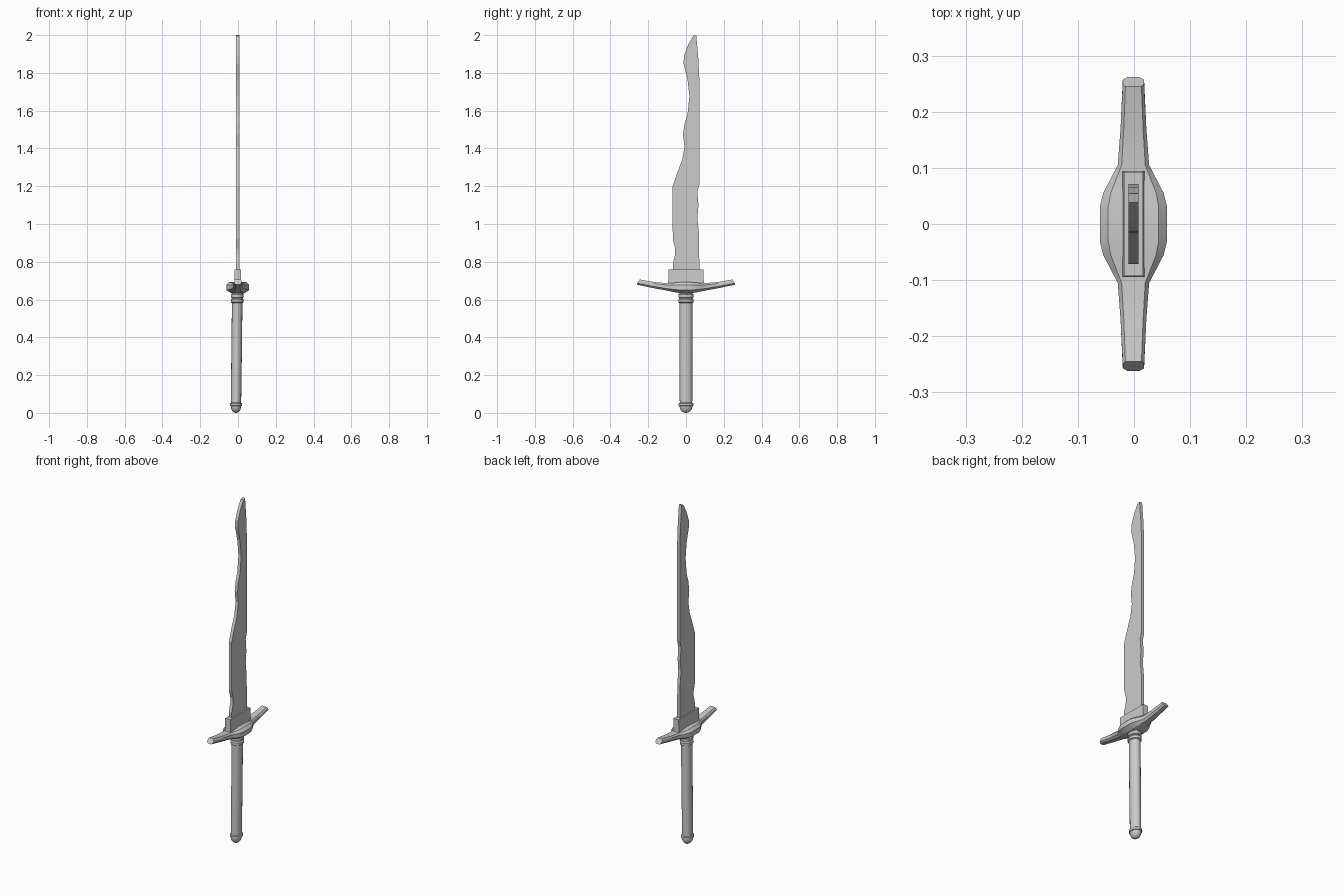
import bpy, bmesh
from math import sin, cos, pi

if "Cube" in bpy.data.objects:
    bpy.data.objects.remove(bpy.data.objects["Cube"])


def make_object(name, bm, smooth=None):
    bmesh.ops.recalc_face_normals(bm, faces=bm.faces)
    me = bpy.data.meshes.new(name)
    bm.to_mesh(me)
    bm.free()
    ob = bpy.data.objects.new(name, me)
    bpy.context.collection.objects.link(ob)
    if smooth:
        bpy.ops.object.select_all(action='DESELECT')
        ob.select_set(True)
        bpy.context.view_layer.objects.active = ob
        bpy.ops.object.shade_smooth_by_angle(angle=smooth)
    return ob


def loft(name, rings, smooth=None):
    """Skin closed rings of equal length and cap both ends."""
    bm = bmesh.new()
    loops = [[bm.verts.new(p) for p in ring] for ring in rings]
    n = len(loops[0])
    for a, b in zip(loops, loops[1:]):
        for i in range(n):
            j = (i + 1) % n
            bm.faces.new((a[i], a[j], b[j], b[i]))
    bm.faces.new(loops[0])
    bm.faces.new(loops[-1][::-1])
    return make_object(name, bm, smooth)


def lathe(name, profile, sides=16):
    """Oval turned part following the slightly leaning handle axis."""
    rings = []
    for r, z in profile:
        cx = -0.011 + 0.0115 * z
        rings.append([(cx + 0.82 * r * cos(2 * pi * i / sides),
                       r * sin(2 * pi * i / sides), z) for i in range(sides)])
    return loft(name, rings, 0.6)


# Blade: wavy outline extruded to a thin plate
outline = [(-.07, .72), (-.07, .79), (-.057, .84), (-.057, .87), (-.07, .92),
           (-.071, 1.2), (-.045, 1.275), (-.02, 1.34), (-.008, 1.41),
           (-.016, 1.475), (-.008, 1.53), (.008, 1.58), (.018, 1.675),
           (.008, 1.765), (-.013, 1.85), (-.011, 1.89), (.012, 1.95),
           (.038, 1.995), (.054, 2.0), (.065, 1.88), (.071, 1.76),
           (.071, 1.21), (.06, 1.17), (.066, 1.10), (.06, 1.03),
           (.069, .95), (.071, .72)]
loft("blade", [[(x, y, z) for y, z in outline] for x in (-.01, .008)])

# Collar holding the blade, slightly tapered
loft("collar", [[(-w - .001, -d, z), (w - .001, -d, z), (w - .001, d, z), (-w - .001, d, z)]
                for w, d, z in [(.022, .096, .66), (.018, .094, .70), (.017, .093, .76)]])

# Crossguard: half sections (y at bottom, y at top, half width, bottom z, top z)
half = [(.0, .0, .06, .633, .693), (.03, .03, .06, .634, .692),
        (.055, .055, .054, .638, .69), (.08, .08, .041, .643, .687),
        (.105, .105, .028, .648, .687), (.17, .17, .023, .66, .693),
        (.262, .245, .019, .679, .706)]


def guard_ring(s, side):
    yb, yt, w, zb, zt = s
    pts = [(-.55, 0), (.55, 0), (1, .28), (1, .75), (.75, 1), (-.75, 1), (-1, .75), (-1, .28)]
    return [(w * u - .001, side * (yb + (yt - yb) * v), zb + (zt - zb) * v) for u, v in pts]


loft("crossguard", [guard_ring(s, -1) for s in half[:0:-1]] + [guard_ring(s, 1) for s in half], 0.5)

# Handle parts
lathe("grip", [(.033, .04), (.034, .3), (.034, .65)])
for k, z in enumerate((.582, .608)):
    lathe(f"grip_ring_{k + 1}", [(.034, z), (.041, z + .004), (.041, z + .018), (.034, z + .024)])
lathe("pommel", [(.033 * sin(a * pi / 12) + .001, .037 - .037 * cos(a * pi / 12)) for a in range(7)]
      + [(.039, .038), (.039, .05), (.033, .054)])
